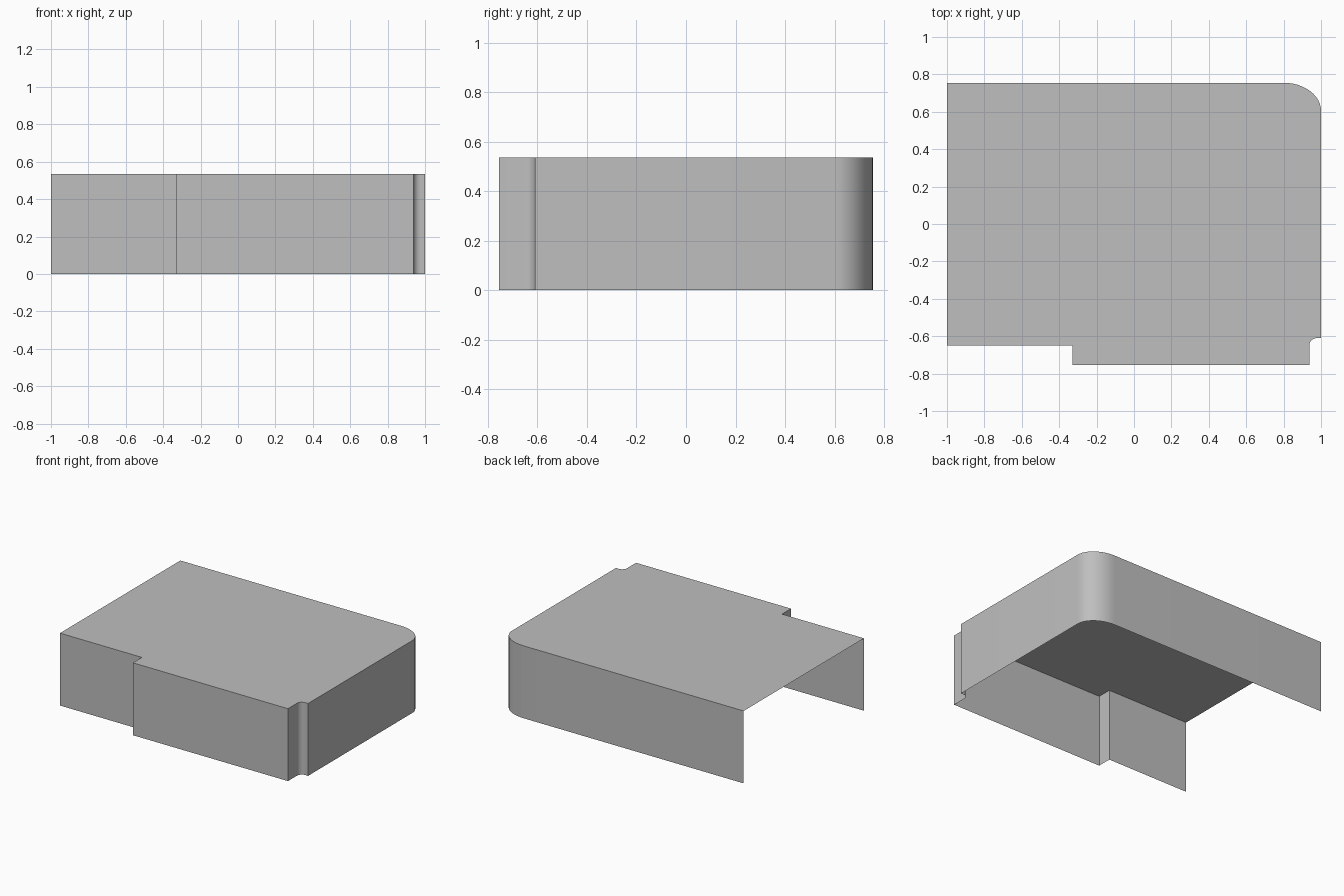
import bpy
import bmesh
from math import sin, cos, pi, radians

cube = bpy.data.objects.get("Cube")
if cube:
    bpy.data.objects.remove(cube, do_unlink=True)

HEIGHT = 0.535
HALF_Y = 0.755


def arc(cx, cy, rx, ry, start, end, steps):
    """Points along an elliptical arc, angles in degrees."""
    angles = [radians(start + (end - start) * i / steps) for i in range(steps + 1)]
    return [(cx + rx * cos(a), cy + ry * sin(a)) for a in angles]


# Grey material
grey = bpy.data.materials.new("plain grey")
grey.use_nodes = True
colour = (0.52, 0.52, 0.52, 1)
grey.diffuse_color = colour
grey.node_tree.nodes["Principled BSDF"].inputs["Base Color"].default_value = colour

# Outline: stepped front, coved notch, straight side, rounded back corner
outline = [(-1, -0.65), (-0.33, -0.65), (-0.33, -HALF_Y), (0.937, -HALF_Y)]
outline += arc(0.977, -0.65, 0.04, 0.04, 180, 90, 6)
outline += [(1, -0.61)]
outline += arc(0.8, 0.605, 0.2, 0.15, 0, 90, 12)
outline += [(-1, HALF_Y)]

# Thin cover: lid with walls hanging from it, open below and at the right end
bm = bmesh.new()
top = [bm.verts.new((x, y, HEIGHT)) for x, y in outline]
low = [bm.verts.new((x, y, 0)) for x, y in outline]
bm.faces.new(top)
for i in range(len(outline) - 1):
    bm.faces.new((low[i], low[i + 1], top[i + 1], top[i]))
mesh = bpy.data.meshes.new("cover_shell")
bm.to_mesh(mesh)
bm.free()
mesh.materials.append(grey)
cover = bpy.data.objects.new("cover_shell", mesh)
bpy.context.collection.objects.link(cover)

# Smooth the rounded corners and keep the folds sharp
bpy.ops.object.select_all(action='DESELECT')
cover.select_set(True)
bpy.context.view_layer.objects.active = cover
bpy.ops.object.shade_smooth_by_angle(angle=radians(30))
